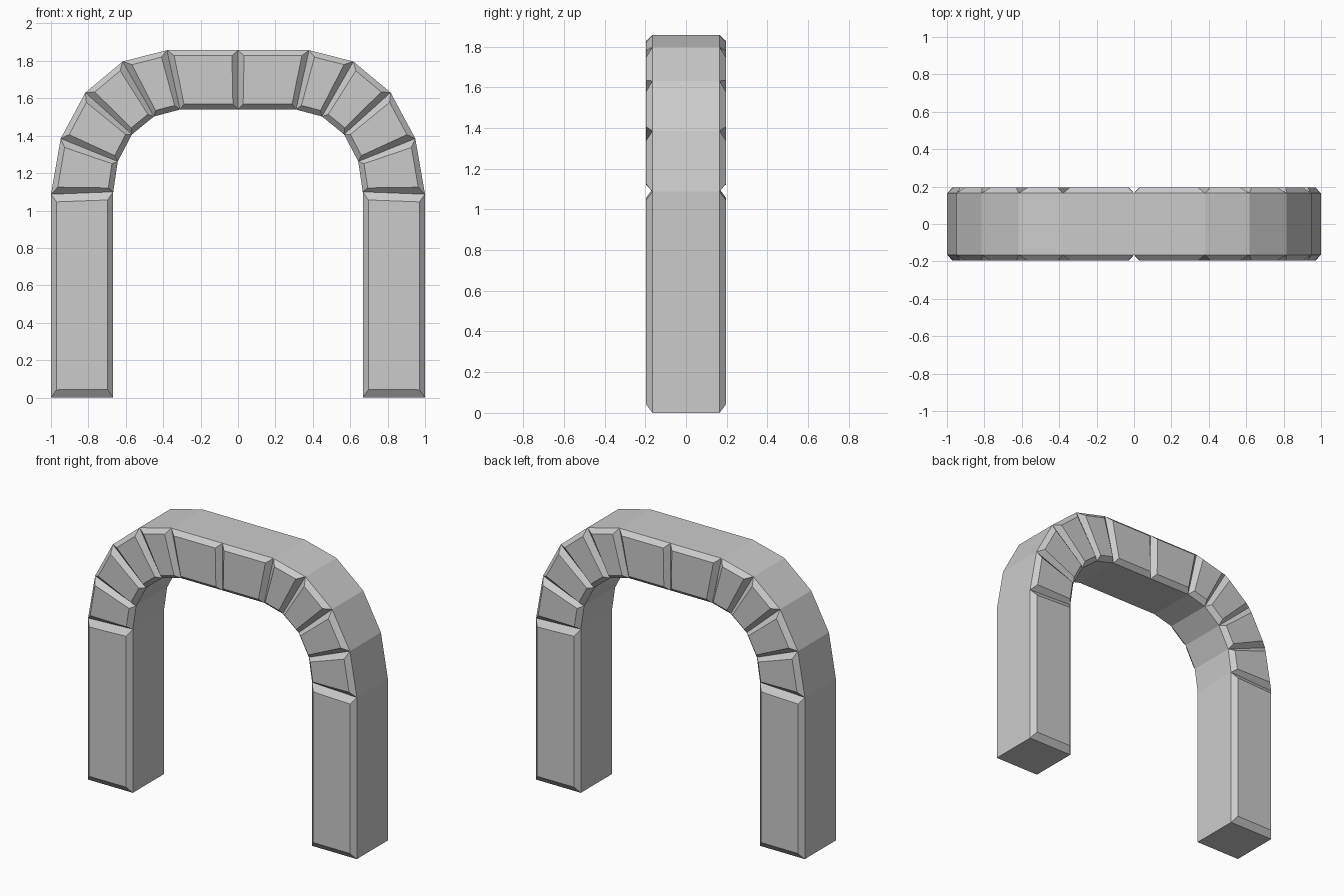
import bpy, bmesh
from mathutils import Vector

if "Cube" in bpy.data.objects:
    bpy.data.objects.remove(bpy.data.objects["Cube"])

CORE, FRONT = 0.165, 0.196   # half depth at the block outline and at the raised face
OUTER = [(1, 0), (1, 1.087), (0.948, 1.385), (0.816, 1.631), (0.617, 1.797), (0.38, 1.857), (0, 1.857)]
INNER = [(0.667, 0), (0.667, 1.1), (0.643, 1.262), (0.567, 1.407), (0.449, 1.503), (0.31, 1.54), (0, 1.54)]


def ring(corners, y, along=0.0, across=0.0):
    """Four-sided outline at depth y, pulled in by distances along and across the arch."""
    a, b, c, d = [Vector(p) for p in corners]
    t = across / (a - d).length
    u0, u1 = along / (b - a).length, along / (c - d).length
    u = 2 * u0 * u1 / (u0 + u1) if along else 0

    def at(s, r):
        p = a.lerp(b, s).lerp(d.lerp(c, s), r)
        return (p.x, y, p.y)
    return [at(u, t), at(1 - u, t), at(1 - u, 1 - t), at(u, 1 - t)]


def stone(name, i, along):
    """Block between stations i and i+1, bevelled front and back, mirrored across x."""
    quad = [OUTER[i], OUTER[i + 1], INNER[i + 1], INNER[i]]
    bm = bmesh.new()
    rings = [ring(quad, -FRONT, along, 0.03), ring(quad, -CORE),
             ring(quad, CORE), ring(quad, FRONT, along, 0.03)]
    rings = [[bm.verts.new(p) for p in r] for r in rings]
    for r0, r1 in zip(rings, rings[1:]):
        for k in range(4):
            n = (k + 1) % 4
            bm.faces.new((r0[k], r0[n], r1[n], r1[k]))
    bm.faces.new(rings[0])
    bm.faces.new(rings[-1])
    bmesh.ops.recalc_face_normals(bm, faces=bm.faces)
    mesh = bpy.data.meshes.new(name)
    bm.to_mesh(mesh)
    bm.free()
    ob = bpy.data.objects.new(name, mesh)
    bpy.context.collection.objects.link(ob)
    mirror = ob.modifiers.new("Mirror", 'MIRROR')
    mirror.use_mirror_merge = False
    return ob


# Upright pillars
stone("pillars", 0, 0.042)

# Wedge stones from the pillar tops up to the crown
for i in range(1, 6):
    stone("crown_stones" if i == 5 else f"arch_stones_{i}", i, 0.03)
